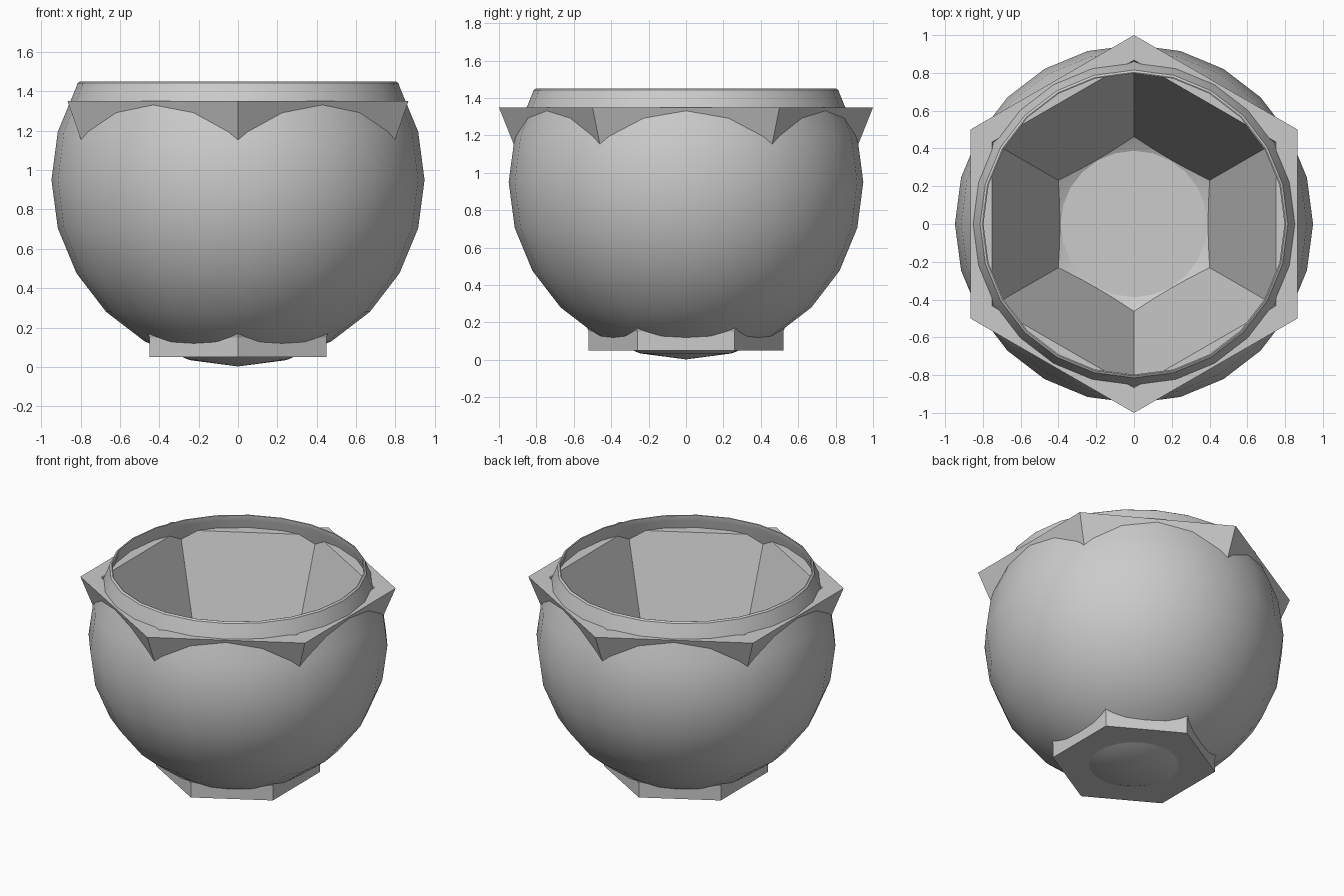
import bpy, bmesh
from math import sin, cos, pi, radians

if "Cube" in bpy.data.objects:
    bpy.data.objects.remove(bpy.data.objects["Cube"])


def lathe(name, profile, sides, start=0.0):
    """Revolve an (r, z) profile around z; zero radius makes a pole."""
    bm = bmesh.new()
    rings = []
    for r, z in profile:
        if r < 1e-6:
            rings.append([bm.verts.new((0, 0, z))] * sides)
        else:
            rings.append([bm.verts.new((r * cos(start + 2 * pi * i / sides),
                                        r * sin(start + 2 * pi * i / sides), z))
                          for i in range(sides)])
    for a, b in zip(rings, rings[1:]):
        for i in range(sides):
            j = (i + 1) % sides
            quad = list(dict.fromkeys((a[i], a[j], b[j], b[i])))
            bm.faces.new(quad)
    bmesh.ops.recalc_face_normals(bm, faces=bm.faces)
    me = bpy.data.meshes.new(name)
    bm.to_mesh(me)
    bm.free()
    ob = bpy.data.objects.new(name, me)
    bpy.context.collection.objects.link(ob)
    return ob


# Round bowl: thin spherical shell, cut open at the top
R, T, CZ = 0.948, 0.025, 0.95


def arc(radius):
    return [(radius * sin(radians(a)), CZ - radius * cos(radians(a)))
            for a in range(0, 121, 15)]


outer = arc(R)
inner = arc(R - T)
rim = [(0.815, 1.442), (0.803, 1.45), (0.797, 1.448)]
bowl = lathe("round_bowl", outer + rim + inner[::-1], 24)
bpy.context.view_layer.objects.active = bowl
bowl.select_set(True)
bpy.ops.object.shade_smooth_by_angle(angle=radians(35))
bowl.select_set(False)

# Hexagonal cup: foot, flared outer wall, flat lip, inner wall and floor
lathe("hexagonal_cup",
      [(0, 0.05), (0.52, 0.05), (0.52, 0.15), (1.0, 1.35),
       (0.868, 1.35), (0.452, 0.12), (0, 0.12)],
      6, pi / 2)
